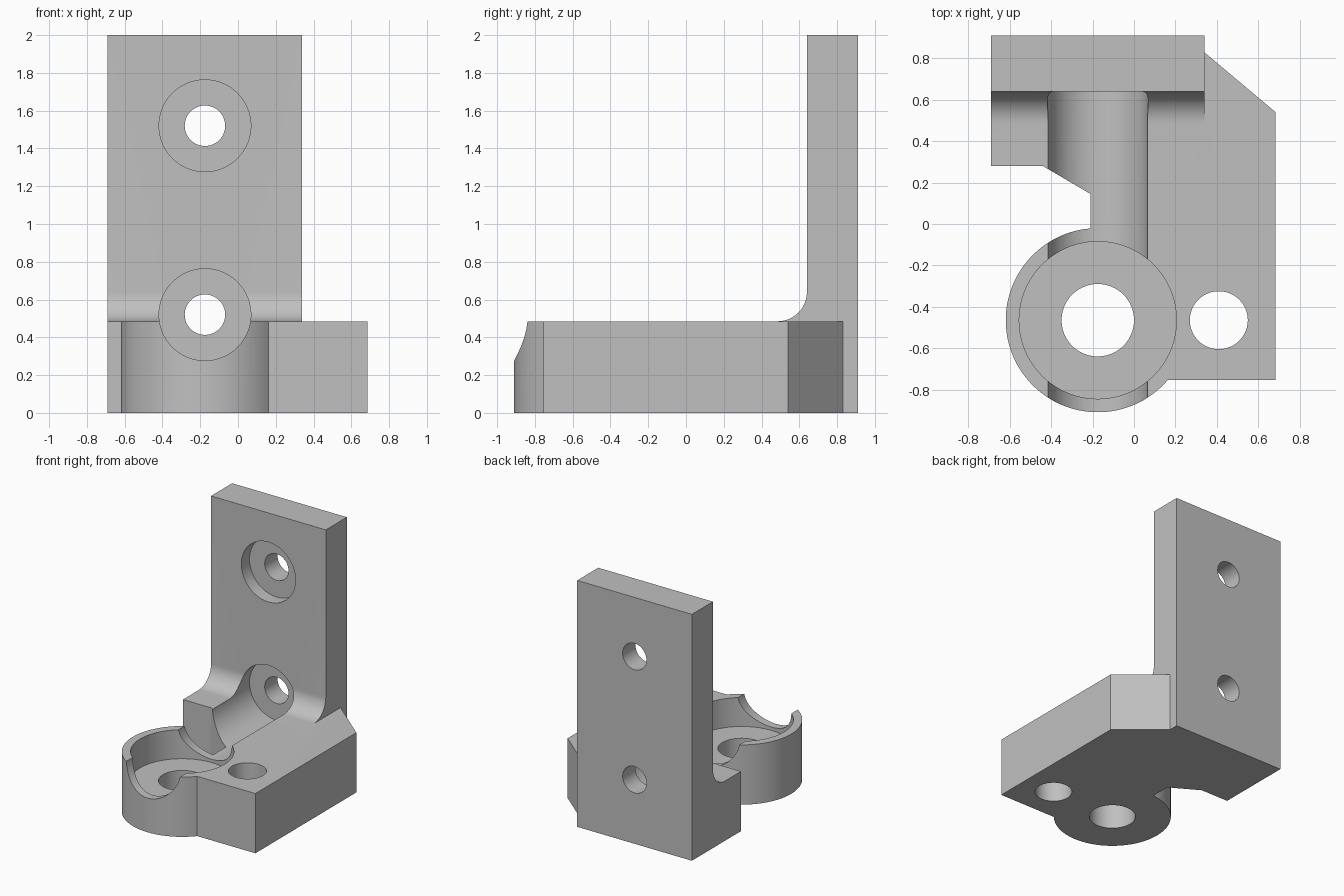
import bpy, bmesh
from math import sin, cos, radians
from mathutils import Matrix, Vector

cube = bpy.data.objects.get("Cube")
if cube:
    bpy.data.objects.remove(cube, do_unlink=True)

grey = bpy.data.materials.new("plain grey")
grey.use_nodes = True
COLOUR = (0.53, 0.53, 0.53, 1)
grey.diffuse_color = COLOUR
grey.node_tree.nodes["Principled BSDF"].inputs["Base Color"].default_value = COLOUR


def arc(cx, cy, r, start, end, steps):
    angles = [radians(start + (end - start) * i / steps) for i in range(steps + 1)]
    return [(cx + r * cos(a), cy + r * sin(a)) for a in angles]


def make_object(name, bm):
    bmesh.ops.recalc_face_normals(bm, faces=bm.faces)
    mesh = bpy.data.meshes.new(name)
    bm.to_mesh(mesh)
    bm.free()
    mesh.materials.append(grey)
    obj = bpy.data.objects.new(name, mesh)
    bpy.context.collection.objects.link(obj)
    return obj


def extrude(name, points, direction):
    """Fill a closed outline and sweep it along a straight direction."""
    bm = bmesh.new()
    face = bm.faces.new([bm.verts.new(p) for p in points])
    result = bmesh.ops.extrude_face_region(bm, geom=[face])
    verts = [g for g in result["geom"] if isinstance(g, bmesh.types.BMVert)]
    bmesh.ops.translate(bm, verts=verts, vec=direction)
    return make_object(name, bm)


def cylinder(name, start, end, radius, segments=96):
    a, b = Vector(start), Vector(end)
    turn = (b - a).to_track_quat("Z", "Y").to_matrix().to_4x4()
    bm = bmesh.new()
    bmesh.ops.create_cone(bm, cap_ends=True, segments=segments, radius1=radius,
                          radius2=radius, depth=(b - a).length,
                          matrix=Matrix.Translation((a + b) / 2) @ turn)
    return make_object(name, bm)


def combine(target, tool, operation):
    """Apply a boolean and discard the tool."""
    tool.hide_render = True
    mod = target.modifiers.new("Join or cut", "BOOLEAN")
    mod.operation, mod.object, mod.solver = operation, tool, "EXACT"
    bpy.context.view_layer.objects.active = target
    bpy.ops.object.modifier_apply(modifier=mod.name)
    bpy.data.objects.remove(tool, do_unlink=True)


TOP = 0.485                  # base thickness
CX, CY = -0.175, -0.465      # round socket centre
BACK, FACE = 0.91, 0.64      # wall back and front

# Base plate with the round socket body in its outline
outline = [(-0.69, BACK), (0.34, BACK), (0.34, 0.83), (0.685, 0.54), (0.685, -0.755)]
outline += arc(CX, CY, 0.445, -40.7, -265.5, 80)
outline += [(-0.21, 0.145), (-0.44, 0.28), (-0.69, 0.28)]
bracket = extrude("bracket", [(x, y, 0) for x, y in outline], (0, 0, TOP))

# Upright wall with a fillet at its foot
side = [(BACK, 0), (BACK, 2), (FACE, 2)]
side += arc(FACE - 0.155, TOP + 0.155, 0.155, 0, -90, 20)
side += [(FACE - 0.155, 0)]
wall = extrude("upright_wall", [(-0.69, y, z) for y, z in side], (1.03, 0, 0))
combine(bracket, wall, "UNION")

# Socket recess and vertical through holes
cuts = [cylinder("socket_recess", (CX, CY, 0.25), (CX, CY, 1), 0.38),
        cylinder("socket_hole", (CX, CY, -1), (CX, CY, 1), 0.175),
        cylinder("side_hole", (0.41, CY, -1), (0.41, CY, 1), 0.14)]

# Wall screw holes: the lower counterbore runs forward as a long channel
for height, front in ((0.52, -1.2), (1.52, 0.5)):
    cuts.append(cylinder("counterbore", (CX, front, height), (CX, 0.745, height), 0.243))
    cuts.append(cylinder("screw_hole", (CX, 0.4, height), (CX, 1.2, height), 0.107))
for cut in cuts:
    combine(bracket, cut, "DIFFERENCE")

# Smooth curved walls, keep the edges crisp
bpy.ops.object.select_all(action="DESELECT")
bracket.select_set(True)
bpy.context.view_layer.objects.active = bracket
bpy.ops.object.shade_smooth_by_angle(angle=radians(30))
